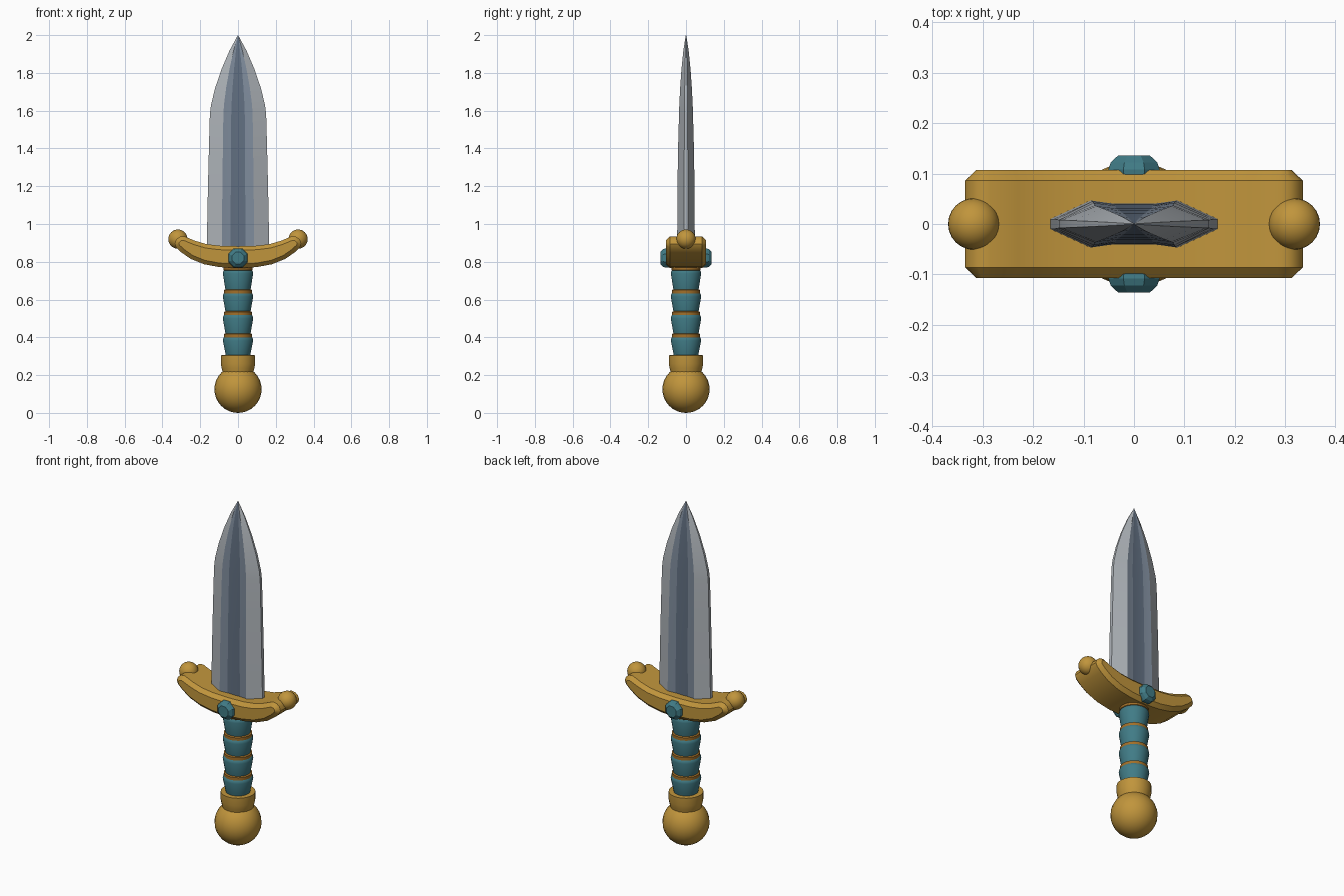
import bpy, bmesh, math
from mathutils import Matrix

if "Cube" in bpy.data.objects:
    bpy.data.objects.remove(bpy.data.objects["Cube"])


def material(name, rgb):
    m = bpy.data.materials.new(name)
    m.diffuse_color = (*rgb, 1)
    m.use_nodes = True
    m.node_tree.nodes["Principled BSDF"].inputs["Base Color"].default_value = m.diffuse_color
    return m


GOLD = material("gold", (0.53, 0.30, 0.045))
BRONZE = material("bronze", (0.36, 0.16, 0.022))
TEAL = material("teal", (0.052, 0.20, 0.24))
STEEL = material("light steel", (0.42, 0.45, 0.48))
BLUE_STEEL = material("blue steel", (0.21, 0.26, 0.33))
DARK_STEEL = material("dark steel", (0.12, 0.16, 0.22))


def finish(name, bm, mats, angle=35):
    bmesh.ops.recalc_face_normals(bm, faces=bm.faces)
    me = bpy.data.meshes.new(name)
    bm.to_mesh(me)
    bm.free()
    for m in mats:
        me.materials.append(m)
    ob = bpy.data.objects.new(name, me)
    bpy.context.collection.objects.link(ob)
    bpy.ops.object.select_all(action='DESELECT')
    ob.select_set(True)
    bpy.context.view_layer.objects.active = ob
    bpy.ops.object.shade_smooth_by_angle(angle=math.radians(angle))
    return ob


def lathe(name, profile, mat, sides=24, matrix=None, angle=35):
    """Closed solid of revolution from (radius, height) points."""
    bm = bmesh.new()
    rings = [[bm.verts.new((r * math.cos(2 * math.pi * (i + .5) / sides),
                            r * math.sin(2 * math.pi * (i + .5) / sides), z))
              for i in range(sides)] for r, z in profile]
    for a, b in zip(rings, rings[1:]):
        for i in range(sides):
            j = (i + 1) % sides
            bm.faces.new((a[i], a[j], b[j], b[i]))
    bm.faces.new(rings[0])
    bm.faces.new(rings[-1])
    if matrix:
        bm.transform(matrix)
    return finish(name, bm, [mat], angle)


def ball(name, loc, radius, mat):
    bm = bmesh.new()
    bmesh.ops.create_uvsphere(bm, u_segments=24, v_segments=16, radius=radius)
    bm.transform(Matrix.Translation(loc))
    return finish(name, bm, [mat])


# Pommel and collar
ball("pommel", (0, 0, .125), .125, GOLD)
lathe("collar", [(.078, .20), (.087, .235), (.092, .26), (.092, .305), (.07, .306)], GOLD)

# Grip: flared wrapped sections separated by bronze bands
bands = [.405, .522, .638]
edges = [.30] + bands + [.76]
for i, (lo, hi) in enumerate(zip(edges, edges[1:])):
    lathe(f"grip_section_{i}", [(.064, lo), (.068, lo + .02), (.081, hi - .022),
                                (.078, hi - .008), (.07, hi)], TEAL)
for i, z in enumerate(bands):
    lathe(f"grip_band_{i}", [(.066, z - .017), (.075, z - .012),
                             (.075, z + .012), (.066, z + .017)], BRONZE)
lathe("grip_top_ring", [(.07, .752), (.078, .757), (.078, .79)], BRONZE)

# Guard: bevelled crescent extruded front to back
half = [(.1, .772), (.18, .787), (.25, .815), (.30, .850), (.327, .876), (.335, .895),
        (.328, .917), (.31, .932), (.285, .935), (.23, .912), (.17, .894), (.1, .885)]
outline = [(0, .766)] + half + [(0, .882)] + [(-x, z) for x, z in reversed(half)]
bm = bmesh.new()
face = bm.faces.new([bm.verts.new((x, -.107, z)) for x, z in outline])
ext = bmesh.ops.extrude_face_region(bm, geom=[face])
bmesh.ops.translate(bm, vec=(0, .214, 0),
                    verts=[v for v in ext["geom"] if isinstance(v, bmesh.types.BMVert)])
guard = finish("guard", bm, [GOLD])
bev = guard.modifiers.new("bevel", 'BEVEL')
bev.width = .021
bev.segments = 1
bev.limit_method = 'ANGLE'
bev.angle_limit = math.radians(60)

# Guard end balls and the two round gems
for side, s in (("left", -1), ("right", 1)):
    ball(f"guard_ball_{side}", (s * .318, 0, .92), .051, GOLD)
for side, s in (("front", 1), ("back", -1)):
    lathe(f"gem_{side}", [(.053, .09), (.055, .108), (.050, .122), (.034, .136)], TEAL, 8,
          Matrix.Translation((0, 0, .82)) @ Matrix.Rotation(s * math.pi / 2, 4, 'X'), 20)

# Blade: fullered section lofted to the point; (height, half width, half thickness)
stations = [(.85, .166, .047), (1.2, .159, .045), (1.4, .154, .042), (1.58, .149, .037),
            (1.63, .143, .0355), (1.72, .121, .031), (1.82, .087, .024),
            (1.92, .044, .014), (1.999, .001, .001)]
quarter = [(1, .22), (.52, 1), (.24, .86)]
section = (quarter + [(-x, y) for x, y in reversed(quarter)]
           + [(-x, -y) for x, y in quarter] + [(x, -y) for x, y in reversed(quarter)])
bm = bmesh.new()
rings = [[bm.verts.new((x * w, y * t, z)) for x, y in section] for z, w, t in stations]
n = len(section)
for a, b in zip(rings, rings[1:]):
    for i in range(n):
        j = (i + 1) % n
        f = bm.faces.new((a[i], a[j], b[j], b[i]))
        mid = abs(section[i][0] + section[j][0]) / 2
        f.material_index = 2 if mid < .1 else 1 if mid < .5 else 0
bm.faces.new(rings[0])
bm.faces.new(rings[-1])
finish("blade", bm, [STEEL, BLUE_STEEL, DARK_STEEL], 15)
